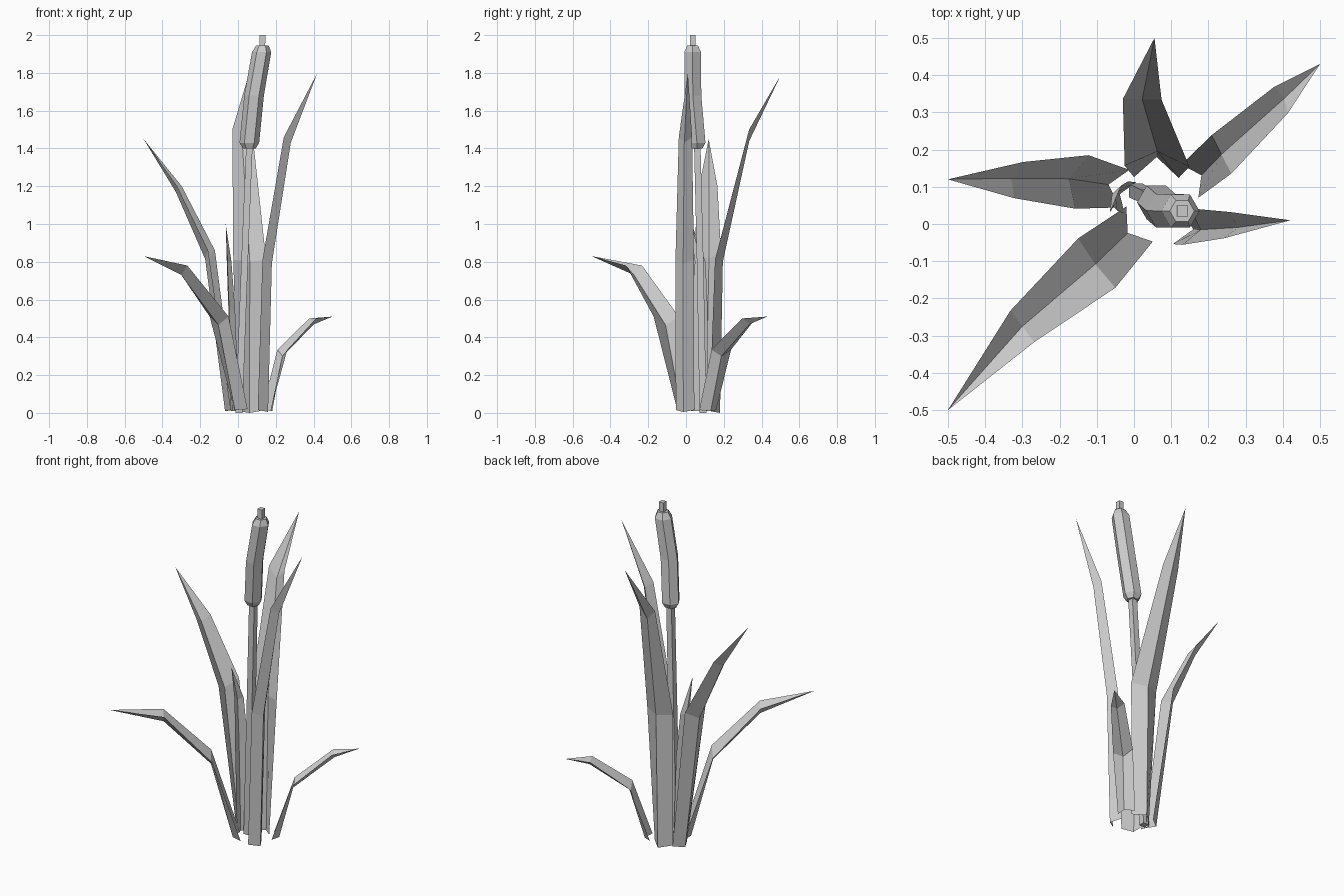
import bpy, bmesh
from math import radians, sin, cos, pi
from mathutils import Vector

if "Cube" in bpy.data.objects:
    bpy.data.objects.remove(bpy.data.objects["Cube"])


def finish(bm, name):
    bmesh.ops.recalc_face_normals(bm, faces=bm.faces)
    me = bpy.data.meshes.new(name)
    bm.to_mesh(me)
    bm.free()
    ob = bpy.data.objects.new(name, me)
    bpy.context.collection.objects.link(ob)
    return ob


def leaf(name, heading, rings, tip):
    """Folded blade: rings of (x, y, z, half width, keel out, keel down)."""
    a = radians(heading)
    out, side = Vector((cos(a), sin(a), 0)), Vector((-sin(a), cos(a), 0))
    bm = bmesh.new()
    rows = []
    for x, y, z, w, ko, kd in rings:
        c = Vector((x, y, z))
        rows.append([bm.verts.new(p) for p in
                     (c - side * w, c + out * ko - Vector((0, 0, kd)), c + side * w)])
    for lo, hi in zip(rows, rows[1:]):
        for i in range(2):
            bm.faces.new((lo[i], lo[i + 1], hi[i + 1], hi[i]))
    end = bm.verts.new(tip)
    for i in range(2):
        bm.faces.new((rows[-1][i], rows[-1][i + 1], end))
    return finish(bm, name)


def tube(name, sides, rings, turn=0):
    """Capped low-poly tube through rings of (x, y, z, radius)."""
    bm = bmesh.new()
    rows = [[bm.verts.new((x + r * cos(turn + 2 * pi * i / sides),
                           y + r * sin(turn + 2 * pi * i / sides), z))
             for i in range(sides)] for x, y, z, r in rings]
    for lo, hi in zip(rows, rows[1:]):
        for i in range(sides):
            j = (i + 1) % sides
            bm.faces.new((lo[i], lo[j], hi[j], hi[i]))
    bm.faces.new(rows[0][::-1])
    bm.faces.new(rows[-1])
    return finish(bm, name)


# Leaves
leaf("back_leaf", 89, [(.06, .125, .01, .06, .055, .01), (.062, .155, .81, .087, .04, .01),
                       (.022, .335, 1.5, .052, .0, .06)], (.055, .5, 1.785))
leaf("right_leaf", -12, [(.115, -.005, .015, .05, .045, .01), (.14, -.007, .81, .05, .04, .02),
                         (.25, -.003, 1.46, .036, .03, .03)], (.42, .01, 1.8))
leaf("left_leaf", 166, [(-.025, .095, .015, .052, .045, .005), (-.14, .113, .86, .074, .035, .045),
                        (-.31, .118, 1.2, .05, .02, .03)], (-.5, .12, 1.45))
leaf("front_leaf", 217, [(.015, .0, .02, .059, .04, .005), (-.1, -.105, .51, .083, .005, .045),
                         (-.3, -.275, .78, .053, .0, .05)], (-.5, -.5, .83))
leaf("low_leaf", 27, [(.15, .115, .015, .05, .035, .005), (.235, .187, .335, .058, .0, .035),
                      (.395, .333, .5, .04, .01, .03)], (.5, .43, .51))
leaf("inner_leaf", 160, [(-.01, .07, .01, .045, .03, 0), (-.03, .075, .55, .042, .022, .01),
                         (-.045, .075, .8, .03, .015, .01)], (-.065, .03, 1.0))

# Flower stalk, seed head and its stub
tube("stalk", 4, [(.005, .09, 0, .026), (.035, .075, .8, .025), (.06, .06, 1.41, .024)], pi / 4)
tube("seed_head", 6, [(.06, .058, 1.4, .034), (.06, .058, 1.43, .052),
                      (.085, .036, 1.68, .052), (.125, .035, 1.91, .051),
                      (.129, .035, 1.945, .033)])
tube("head_stub", 4, [(.129, .035, 1.93, .021), (.13, .035, 2.0, .021)], pi / 4)
